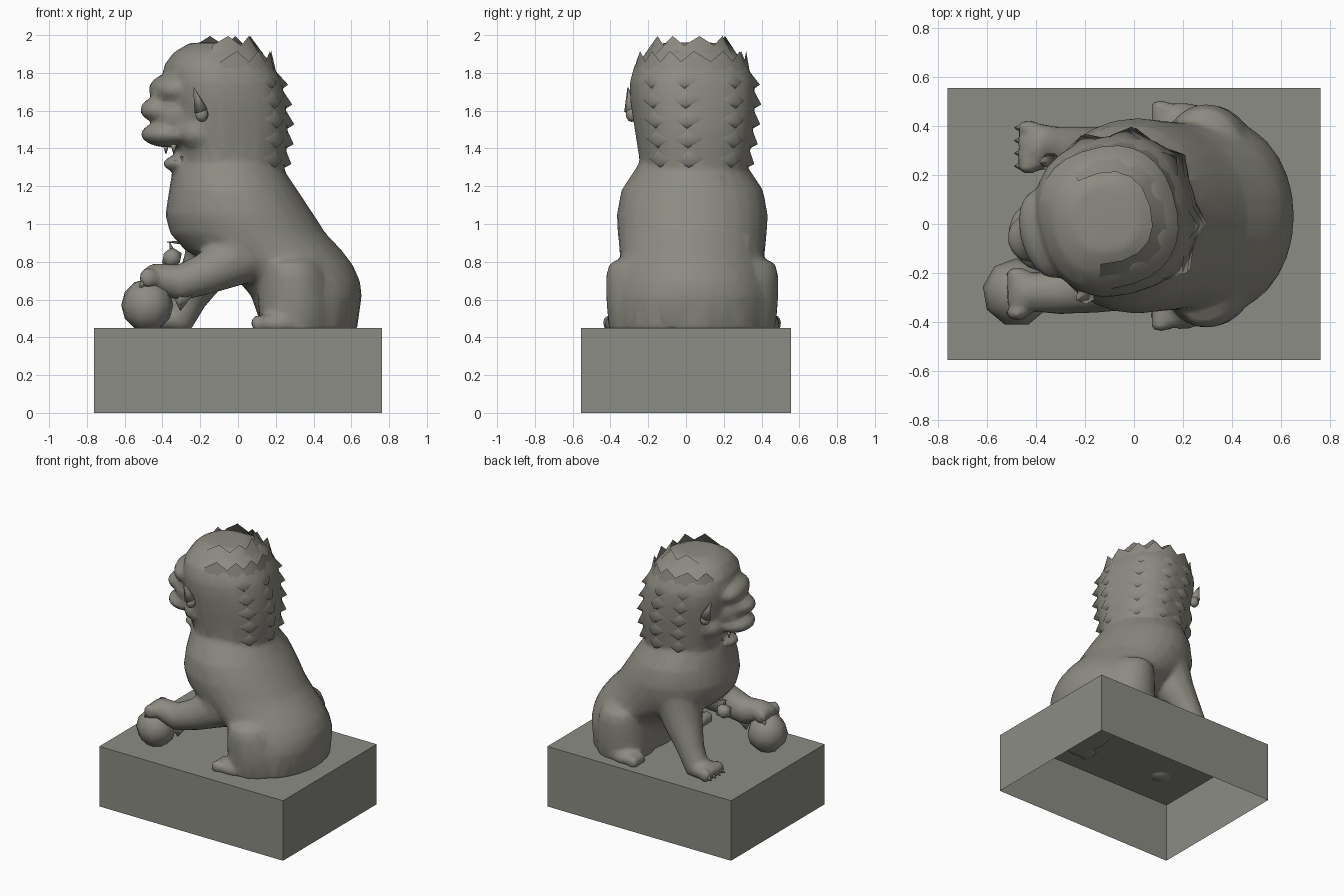
import bpy, bmesh, math
from mathutils import Vector, Matrix

if "Cube" in bpy.data.objects:
    bpy.data.objects.remove(bpy.data.objects["Cube"])

GROUND = 0.45          # top of the plinth
MID_Y = 0.033          # centre plane of the lion
HEAD = Matrix.Translation((-0.1, 0.028, 0)) @ Matrix.Rotation(math.radians(15), 4, 'Z')


def material(name, rgb):
    m = bpy.data.materials.new(name)
    m.diffuse_color = (*rgb, 1)
    m.use_nodes = True
    m.node_tree.nodes["Principled BSDF"].inputs["Base Color"].default_value = m.diffuse_color
    return m


stone = material("warm grey stone", (0.265, 0.257, 0.222))
plinth_stone = material("grey plinth stone", (0.26, 0.262, 0.228))


def make(name, bm, mat, smooth=True):
    me = bpy.data.meshes.new(name)
    bmesh.ops.recalc_face_normals(bm, faces=bm.faces)
    for f in bm.faces:
        f.smooth = smooth
    bm.to_mesh(me)
    bm.free()
    me.materials.append(mat)
    ob = bpy.data.objects.new(name, me)
    bpy.context.collection.objects.link(ob)
    return ob


def blob(bm, centre, radii, frame=Matrix(), tilt=0.0, seg=16):
    m = (frame @ Matrix.Translation(centre) @ Matrix.Rotation(tilt, 4, 'Y')
         @ Matrix.Diagonal((*radii, 1)))
    bmesh.ops.create_uvsphere(bm, u_segments=seg, v_segments=max(6, seg * 5 // 8),
                              radius=1, matrix=m)


def limb(bm, joints, steps=8):
    # chain of overlapping balls, fused later by the remesh
    for a, b in zip(joints, joints[1:]):
        for i in range(steps + 1):
            p = Vector(a).lerp(Vector(b), i / steps)
            blob(bm, p[:3], (p[3],) * 3)


def spike(bm, base, direction, radius, length, seg=5):
    d = Vector(direction).normalized()
    m = Matrix.Translation(Vector(base) + d * length / 2) @ d.to_track_quat('Z', 'Y').to_matrix().to_4x4()
    bmesh.ops.create_cone(bm, cap_ends=True, segments=seg, radius1=radius, radius2=0.002,
                          depth=length, matrix=m)


def oval(row, ang, yc, n):
    z, x0, x1, hw = row
    c, s = math.cos(ang), math.sin(ang)
    return Vector(((x0 + x1) / 2 + (x1 - x0) / 2 * math.copysign(abs(c) ** (2 / n), c),
                   yc + hw * math.copysign(abs(s) ** (2 / n), s), z))


def loft(bm, rows, yc=0.0, n=2.0, frame=Matrix(), seg=28):
    rings = [[bm.verts.new(frame @ oval(r, i * math.tau / seg, yc, n)) for i in range(seg)]
             for r in rows]
    for a, b in zip(rings, rings[1:]):
        for i in range(seg):
            j = (i + 1) % seg
            bm.faces.new((a[i], a[j], b[j], b[i]))
    bm.faces.new(rings[0][::-1])
    bm.faces.new(rings[-1])


# rows: height, front/rear extents, half width
body_rows = [(0.44, 0.13, 0.63, 0.38), (0.62, 0.07, 0.655, 0.39), (0.70, 0.0, 0.645, 0.385),
             (0.78, -0.12, 0.61, 0.385), (0.86, -0.28, 0.55, 0.385), (0.95, -0.36, 0.465, 0.395),
             (1.05, -0.385, 0.4, 0.4), (1.18, -0.365, 0.315, 0.375), (1.30, -0.345, 0.235, 0.295),
             (1.40, -0.28, 0.18, 0.24)]
head_rows = [(1.22, -0.2, 0.33, 0.255), (1.35, -0.23, 0.35, 0.285), (1.5, -0.25, 0.36, 0.308),
             (1.65, -0.285, 0.345, 0.325), (1.75, -0.295, 0.325, 0.325), (1.84, -0.285, 0.28, 0.295),
             (1.91, -0.235, 0.22, 0.23), (1.96, -0.15, 0.12, 0.14)]
haunch_rows = [(0.43, 0.12, 0.5, 0.205), (0.6, 0.105, 0.5, 0.22), (0.72, 0.11, 0.48, 0.222),
               (0.79, 0.12, 0.45, 0.205), (0.83, 0.18, 0.4, 0.12)]

# Plinth, open underneath
bm = bmesh.new()
bmesh.ops.create_cube(bm, size=1, matrix=Matrix.Translation((0, 0, GROUND / 2))
                      @ Matrix.Diagonal((1.525, 1.11, GROUND, 1)))
bmesh.ops.recalc_face_normals(bm, faces=bm.faces)
bmesh.ops.delete(bm, geom=[f for f in bm.faces if f.calc_center_median().z < 0.01], context='FACES')
make("plinth", bm, plinth_stone, smooth=False)

# Lion: torso, head and limbs fused into one carved skin
bm = bmesh.new()
loft(bm, body_rows, MID_Y)
loft(bm, head_rows, 0, 2.4, HEAD)
# muzzle, bridge, nose, brow, jaw
blob(bm, (-0.28, 0, 1.475), (0.145, 0.155, 0.07), HEAD)
blob(bm, (-0.24, 0, 1.58), (0.135, 0.17, 0.13), HEAD)
blob(bm, (-0.34, 0, 1.605), (0.09, 0.1, 0.065), HEAD)
blob(bm, (-0.27, 0, 1.71), (0.105, 0.19, 0.085), HEAD)
blob(bm, (-0.19, 0, 1.335), (0.12, 0.105, 0.045), HEAD, -0.2)
for s in (-1, 1):
    blob(bm, (-0.14, s * 0.15, 1.48), (0.12, 0.11, 0.09), HEAD)      # cheek
    # haunch and rear foot
    loft(bm, haunch_rows, MID_Y + s * 0.235, 2.0)
    blob(bm, (0.2, MID_Y + s * 0.39, 0.47), (0.12, 0.075, 0.06))
    for k in (-1, 0, 1):
        blob(bm, (0.11, MID_Y + s * 0.4 + k * 0.045, 0.475), (0.045, 0.028, 0.045))
# raised near arm and planted far leg
limb(bm, [(0.0, -0.17, 1.0, 0.18), (0.01, -0.2, 0.83, 0.15), (-0.16, -0.255, 0.74, 0.11),
          (-0.3, -0.275, 0.69, 0.095), (-0.43, -0.28, 0.715, 0.078)])
limb(bm, [(-0.08, 0.22, 1.0, 0.18), (-0.15, 0.26, 0.8, 0.14), (-0.25, 0.305, 0.62, 0.095),
          (-0.31, 0.315, 0.5, 0.085)])
blob(bm, (-0.37, 0.315, 0.49), (0.1, 0.095, 0.065))
for k in range(4):
    y = (k - 1.5) * 0.052
    blob(bm, (-0.43, 0.315 + y, 0.49), (0.05, 0.032, 0.05))
    blob(bm, (-0.475, -0.285 + y, 0.715), (0.05, 0.032, 0.055))
# cut level just inside the plinth and close
bmesh.ops.bisect_plane(bm, geom=bm.verts[:] + bm.edges[:] + bm.faces[:],
                       plane_co=(0, 0, GROUND - 0.015), plane_no=(0, 0, 1), clear_inner=True)
bmesh.ops.holes_fill(bm, edges=[e for e in bm.edges if e.is_boundary], sides=0)
lion = make("lion_body", bm, stone)
rm = lion.modifiers.new("fuse", 'REMESH')
rm.mode, rm.voxel_size, rm.use_smooth_shade = 'VOXEL', 0.016, True
sm = lion.modifiers.new("soften", 'SMOOTH')
sm.factor, sm.iterations = 0.5, 5
dc = lion.modifiers.new("simplify", 'DECIMATE')
dc.ratio = 0.12

# Ears: pointed leaf with a small lobe
bm = bmesh.new()
for s in (-1, 1):
    spike(bm, HEAD @ Vector((-0.175, s * 0.28, 1.6)), HEAD.to_3x3() @ Vector((-0.35, s * 0.08, 1)),
          0.04, 0.13, 6)
    blob(bm, (-0.17, s * 0.28, 1.58), (0.036, 0.034, 0.04), HEAD, 0, 8)
make("ears", bm, stone)


# Mane: narrow ridges of pointed tufts down the back and a jagged fringe over the top
def mane_point(ang, z):
    for a, b in zip(head_rows, head_rows[1:]):
        if a[0] <= z <= b[0]:
            t = (z - a[0]) / (b[0] - a[0])
            return oval([p + (q - p) * t for p, q in zip(a, b)], ang, 0, 2.4)


bm = bmesh.new()
for deg in (-55, -18, 25, 68, 95):
    a = math.radians(deg)
    out = Vector((math.cos(a), math.sin(a), 0))
    side = Vector((-out.y, out.x, 0))
    for i in range(5):
        z = 1.29 + i * 0.105
        foot, top = mane_point(a, z), mane_point(a, z + 0.11)
        tip = (foot * 0.75 + top * 0.25) + out * 0.035
        corners = [foot - out * 0.012, foot.lerp(top, 0.5) + side * 0.08 - out * 0.012,
                   top - out * 0.008, foot.lerp(top, 0.5) - side * 0.08 - out * 0.012]
        v = [bm.verts.new(HEAD @ p) for p in corners]
        t = bm.verts.new(HEAD @ tip)
        for j in range(4):
            bm.faces.new((v[j], v[(j + 1) % 4], t))
make("mane_tufts", bm, stone)

bm = bmesh.new()
N = 18
low, high = [], []
for i in range(N + 1):
    a = math.radians(-100 + 235 * i / N)
    out = Vector((math.cos(a), math.sin(a), 0))
    low.append(bm.verts.new(HEAD @ (mane_point(a, 1.8) - out * 0.005)))
    high.append(bm.verts.new(HEAD @ (mane_point(a, 1.86) + out * 0.01
                                     + Vector((0, 0, 0.055 if i % 2 else 0.0)))))
for i in range(N):
    bm.faces.new((low[i], low[i + 1], high[i + 1], high[i]))
# upper fringe, closer to the crown
low, high = [], []
for i in range(11):
    a = math.radians(-110 + 220 * i / 10)
    low.append(bm.verts.new(HEAD @ mane_point(a, 1.9)))
    high.append(bm.verts.new(HEAD @ (mane_point(a, 1.935) + Vector((0, 0, 0.06 if i % 2 else 0.01)))))
for i in range(10):
    bm.faces.new((low[i], low[i + 1], high[i + 1], high[i]))
make("mane_fringe", bm, stone)

# Beard, teeth
bm = bmesh.new()
for y in (-0.06, 0, 0.06):
    spike(bm, HEAD @ Vector((-0.23, y, 1.34)), (0.15, 0, -1), 0.04, 0.13)
make("beard", bm, stone)
bm = bmesh.new()
for s in (-1, 1):
    spike(bm, HEAD @ Vector((-0.27, s * 0.08, 1.42)), (0, 0, -1), 0.018, 0.05)
    spike(bm, HEAD @ Vector((-0.22, s * 0.085, 1.35)), (0, 0, 1), 0.016, 0.045)
make("teeth", bm, stone)

# Claws on the front paws
bm = bmesh.new()
for k in range(4):
    y = (k - 1.5) * 0.052
    spike(bm, (-0.45, 0.315 + y, 0.49), (-1, 0, -0.7), 0.025, 0.045)
    spike(bm, (-0.49, -0.285 + y, 0.71), (-0.5, 0, -1), 0.026, 0.075)
spike(bm, (-0.29, -0.28, 0.64), (-0.15, 0, -1), 0.07, 0.1)
make("claws", bm, stone)

# Ball under the raised paw
bm = bmesh.new()
blob(bm, (-0.48, -0.28, 0.57), (0.14, 0.14, 0.14), seg=9)
make("ball", bm, stone)

# Bell with its hanger
bm = bmesh.new()
bmesh.ops.create_icosphere(bm, subdivisions=1, radius=0.058,
                           matrix=Matrix.Translation((-0.35, 0.05, 0.82)))
spike(bm, (-0.35, 0.05, 0.86), (-0.3, 0, 1), 0.014, 0.045)
spike(bm, (-0.28, 0.05, 0.9), (-1, 0, 0.05), 0.014, 0.095)
make("bell", bm, stone)
